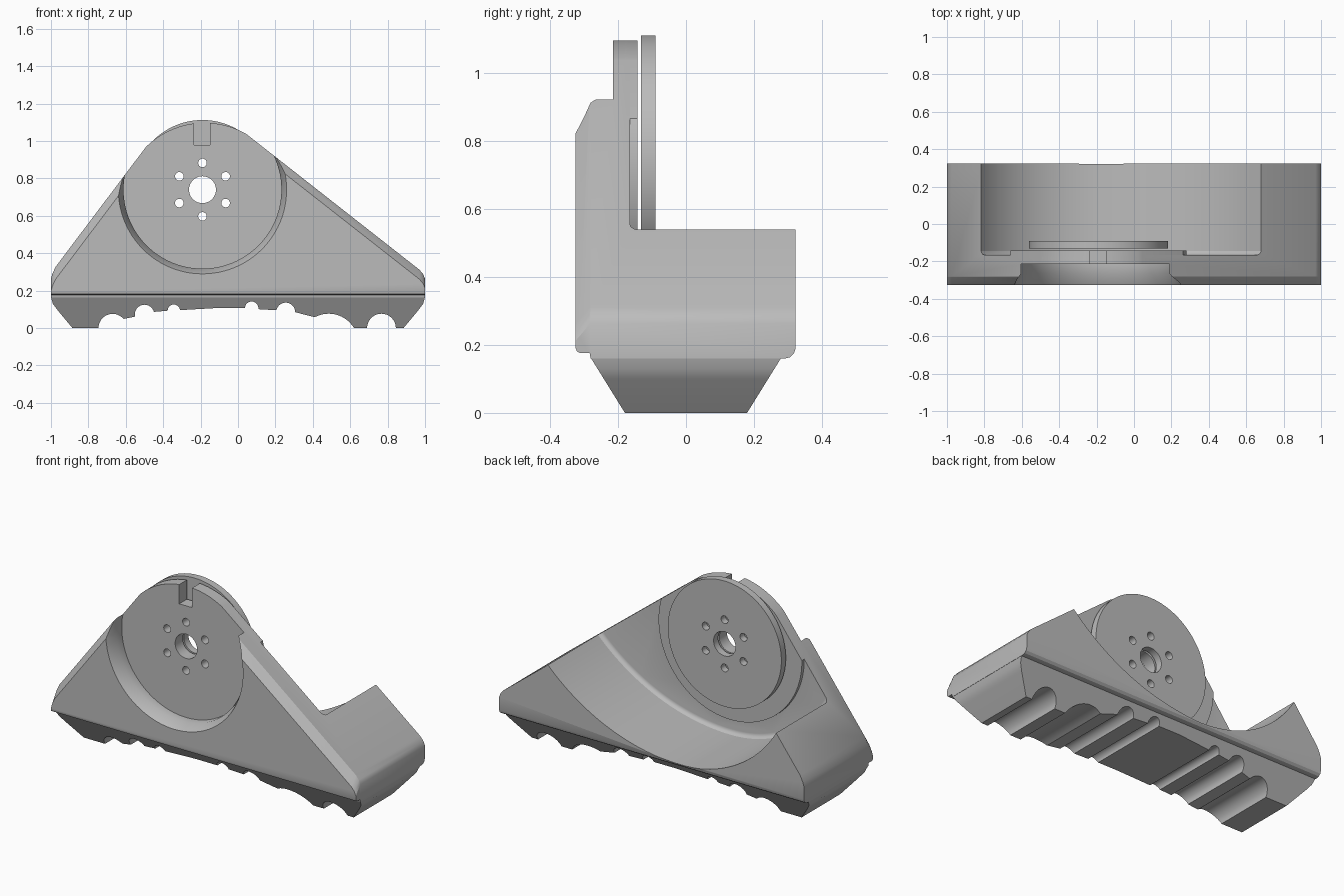
import bpy, bmesh
from math import sin, cos, radians, pi

if "Cube" in bpy.data.objects:
    bpy.data.objects.remove(bpy.data.objects["Cube"])

grey = bpy.data.materials.new("plain_grey")
grey.use_nodes = True
grey.diffuse_color = (0.5, 0.5, 0.5, 1)
grey.node_tree.nodes["Principled BSDF"].inputs["Base Color"].default_value = (0.5, 0.5, 0.5, 1)

CX, CZ = -0.19, 0.74          # axis of the round mount


def loft(name, rings):
    """Skin a closed solid through matching rings of points."""
    bm = bmesh.new()
    loops = [[bm.verts.new(p) for p in ring] for ring in rings]
    n = len(loops[0])
    for a, b in zip(loops, loops[1:]):
        for i in range(n):
            j = (i + 1) % n
            bm.faces.new((a[i], a[j], b[j], b[i]))
    bm.faces.new(loops[0])
    bm.faces.new(loops[-1])
    bmesh.ops.recalc_face_normals(bm, faces=bm.faces)
    mesh = bpy.data.meshes.new(name)
    bm.to_mesh(mesh)
    bm.free()
    obj = bpy.data.objects.new(name, mesh)
    obj.data.materials.append(grey)
    bpy.context.collection.objects.link(obj)
    return obj


def arc(x, z, r, start, end, n=16):
    """Points on a circular arc, angles in degrees."""
    angles = [radians(start + (end - start) * i / n) for i in range(n + 1)]
    return [(x + r * cos(a), z + r * sin(a)) for a in angles]


def at_depth(points, y):
    return [(x, y, z) for x, z in points]


def round_solid(name, steps, x=CX, z=CZ, n=96):
    """Turned solid along y from (y, radius) steps."""
    return loft(name, [at_depth(arc(x, z, r, 0, 360, n)[:-1], y) for y, r in steps])


def box(name, x0, x1, y0, y1, z0, z1):
    return loft(name, [at_depth([(x0, z0), (x1, z0), (x1, z1), (x0, z1)], y) for y in (y0, y1)])


def combine(obj, cutter, operation="DIFFERENCE"):
    mod = obj.modifiers.new("cut", "BOOLEAN")
    mod.operation, mod.object, mod.solver = operation, cutter, "EXACT"
    bpy.context.view_layer.objects.active = obj
    bpy.ops.object.modifier_apply(modifier=mod.name)
    bpy.data.objects.remove(cutter)


def outline(y, inset, bottom):
    """Rounded triangular body section, its slopes moved inward by inset."""
    left, right, steps = 143, 51.9, 28
    crown = []
    for i in range(steps + 1):
        t = i / steps
        a = radians(left + (right - left) * t)
        r = 0.357 - inset + 0.022 * (2 * t - 1) ** 2
        crown.append((CX + r * cos(a), CZ + r * sin(a)))
    (lx, lz), (rx, rz) = crown[0], crown[-1]
    lk = -1 / math_tan(left)
    rk = -1 / math_tan(right)
    l_end = lz + (-1 - lx) * lk
    r_end = rz + (1 - rx) * rk
    pts = [(-1, bottom), (-1, l_end - 0.03), (-0.992, l_end - 0.003), (-0.975, l_end + 0.025 * lk)]
    pts += crown
    pts += [(0.97, r_end - 0.03 * rk), (0.99, r_end), (1, r_end - 0.025), (1, bottom)]
    return at_depth(pts, y)


def math_tan(degrees):
    return sin(radians(degrees)) / cos(radians(degrees))


# Main body with chamfered front slopes, a stepped front lip and a rounded rear edge
body = loft("body", [outline(*s) for s in (
    (-0.325, 0.04, 0.19), (-0.321, 0.036, 0.181), (-0.313, 0.029, 0.177), (-0.284, 0.002, 0.177),
    (-0.281, 0, 0.16), (0.29, 0, 0.16), (0.306, 0, 0.164), (0.318, 0, 0.175), (0.323, 0, 0.19))])


def trough(y, inset):
    """Trough section: a tight arc on one side, a wide arc on the other."""
    low, tight, wide = 0.18, 0.73, 1.23
    pts = arc(CX, low + tight, tight - inset, 195, 270, 40)
    pts += arc(CX, low + wide, wide - inset, 270, 330, 40)[1:]
    return at_depth(pts + [(pts[-1][0], 1.5), (pts[0][0], 1.5)], y)


# Wide rear trough with a filleted inner corner
combine(body, loft("trough_cutter", [trough(*s) for s in (
    (-0.165, 0.025), (-0.163, 0.015), (-0.156, 0.006), (-0.145, 0), (0.5, 0))]))

# Round raised pad on the rear of the upright plate
pad = loft("rear_pad", [outline(y, 0, 0.2) for y in (-0.18, -0.143)])
combine(pad, round_solid("pad_limit", [(-0.3, 0.47), (0, 0.47)]), "INTERSECT")
combine(body, pad, "UNION")

# Front recess with a flared rim, and the slot at the top
combine(body, round_solid("recess_cutter", [(-0.4, 0.484), (-0.325, 0.45), (-0.265, 0.422), (-0.215, 0.422)]))
combine(body, box("slot_cutter", -0.235, -0.15, -0.4, 0, 0.98, 1.3))

# Separate round disc behind the pad
disc = round_solid("rear_disc", [(-0.132, 0.3725), (-0.09, 0.3725)])

# Centre bore and six bolt holes through both parts
for part in (body, disc):
    combine(part, round_solid("bore_cutter", [(-0.5, 0.072), (0.5, 0.072)], n=48))
    for hx, hz in arc(CX, CZ, 0.143, 90, 390, 5):
        combine(part, round_solid("bolt_cutter", [(-0.5, 0.023), (0.5, 0.023)], hx, hz, 24))

# Tapered foot with round grooves across its arched sole
sole = [(-1, 0.165), (-0.99, 0.13), (-0.968, 0.1), (-0.885, 0)]
for groove in ((-0.67, 0, 0.076, 180, 40), (-0.5, 0.073, 0.052, 193, 15), (-0.343, 0.093, 0.033, 180, 5)):
    sole += arc(*groove)
sole += [(-0.1, 0.108)]
for groove in ((0.073, 0.106, 0.036, 178, -8), (0.255, 0.085, 0.051, 168, 0),
               (0.485, -0.08, 0.157, 118.5, 30.6), (0.767, 0, 0.077, 180, 0)):
    sole += arc(*groove)
sole += [(0.885, 0), (0.968, 0.1), (0.99, 0.13), (1, 0.165)]
foot = loft("foot", [[(x, side * (0.18 + 0.62 * z), z) for x, z in sole] for side in (-1, 1)])

# Smooth the curved surfaces, keeping edges crisp
for part in (body, disc, foot):
    bpy.ops.object.select_all(action="DESELECT")
    part.select_set(True)
    bpy.context.view_layer.objects.active = part
    bpy.ops.object.shade_smooth_by_angle(angle=radians(28))
